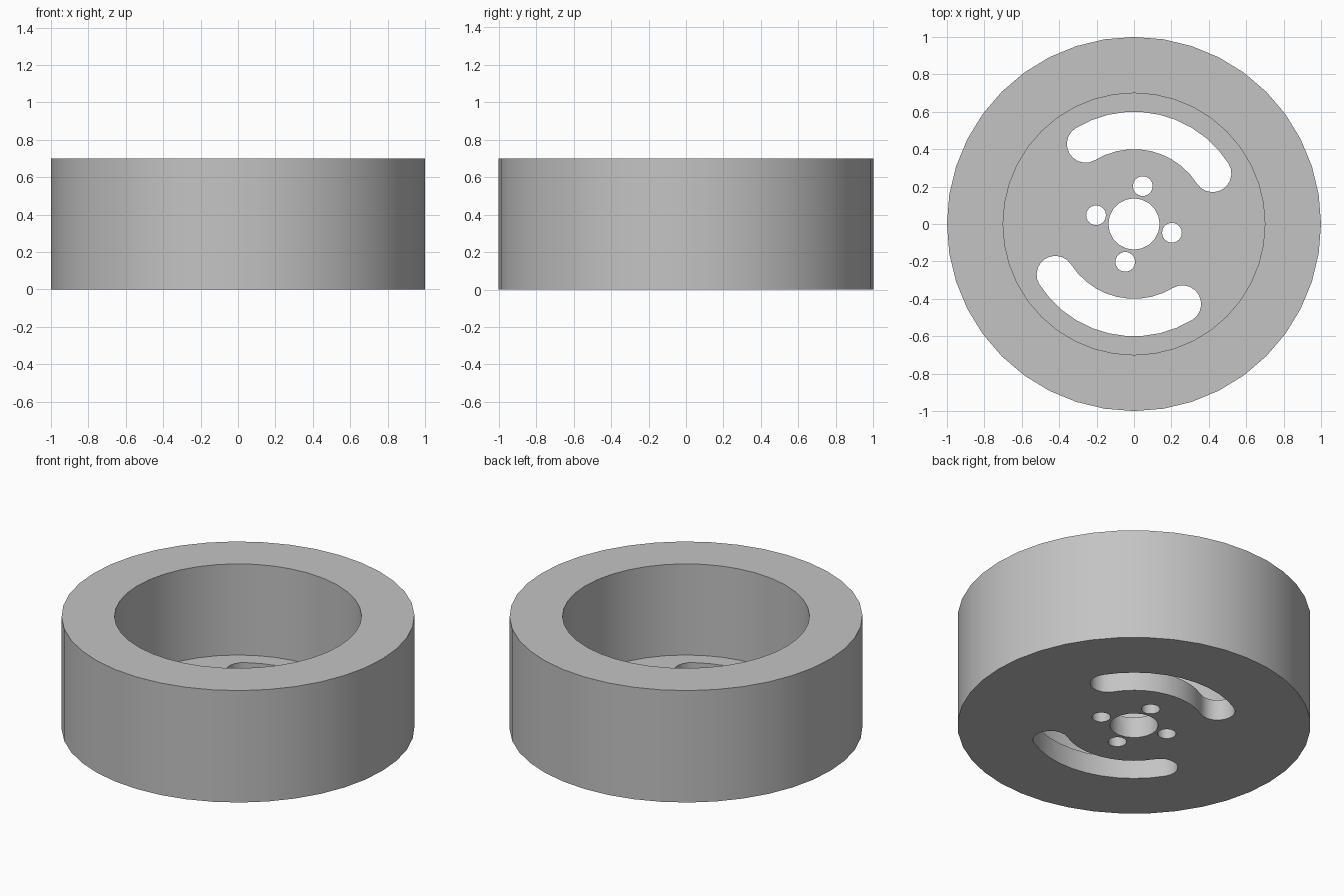
import bpy, bmesh
from math import sin, cos, pi, radians

cube = bpy.data.objects.get("Cube")
if cube:
    bpy.data.objects.remove(cube, do_unlink=True)

HEIGHT, FLOOR = 0.70, 0.13
SIDES = 40

grey = bpy.data.materials.new("plain grey")
grey.use_nodes = True
grey.diffuse_color = (0.55, 0.55, 0.55, 1)
grey.node_tree.nodes["Principled BSDF"].inputs["Base Color"].default_value = grey.diffuse_color


def make_object(name, bm):
    bmesh.ops.recalc_face_normals(bm, faces=bm.faces)
    mesh = bpy.data.meshes.new(name)
    bm.to_mesh(mesh)
    bm.free()
    mesh.materials.append(grey)
    obj = bpy.data.objects.new(name, mesh)
    bpy.context.collection.objects.link(obj)
    return obj


def ring_points(radius, z):
    return [(radius * cos(2 * pi * i / SIDES), radius * sin(2 * pi * i / SIDES), z)
            for i in range(SIDES)]


def lathe(name, profile, closed):
    """Turn a (radius, z) profile; an open profile gets its end discs filled."""
    bm = bmesh.new()
    rings = [[bm.verts.new(p) for p in ring_points(r, z)] for r, z in profile]
    pairs = list(zip(rings, rings[1:]))
    if closed:
        pairs.append((rings[-1], rings[0]))
    else:
        bm.faces.new(rings[0])
        bm.faces.new(rings[-1])
    for a, b in pairs:
        for i in range(SIDES):
            j = (i + 1) % SIDES
            bm.faces.new((a[i], a[j], b[j], b[i]))
    return make_object(name, bm)


def arc(cx, cy, radius, start, end, steps):
    angles = [radians(start + (end - start) * i / steps) for i in range(steps + 1)]
    return [(cx + radius * cos(a), cy + radius * sin(a)) for a in angles]


def add_prism(bm, outline):
    """Extrude a flat outline through the floor."""
    face = bm.faces.new([bm.verts.new((x, y, -0.1)) for x, y in outline])
    new = bmesh.ops.extrude_face_region(bm, geom=[face])["geom"]
    verts = [v for v in new if isinstance(v, bmesh.types.BMVert)]
    bmesh.ops.translate(bm, verts=verts, vec=(0, 0, FLOOR + 0.2))


def circle(cx, cy, radius, sides):
    return arc(cx, cy, radius, 0, 360, sides)[:-1]


def slot(start, end, mid=0.5, half=0.1):
    """Curved slot with round ends, following a circle about the axle."""
    s, e = radians(start), radians(end)
    outer = arc(0, 0, mid + half, start, end, 10)
    cap_end = arc(mid * cos(e), mid * sin(e), half, end, end + 180, 10)
    inner = arc(0, 0, mid - half, end, start, 10)
    cap_start = arc(mid * cos(s), mid * sin(s), half, start + 180, start + 360, 10)
    return outer + cap_end[1:-1] + inner + cap_start[1:-1]


# Outer tyre ring, flush with the hub at top and bottom
tyre = lathe("tyre_ring", [(0.77, 0), (1, 0), (1, HEIGHT), (0.77, HEIGHT)], True)

# Cup-shaped hub with a thin floor
hub = lathe("hub_cup", [(0.77, 0), (0.77, HEIGHT), (0.7, HEIGHT), (0.7, FLOOR)], False)

# Axle hole, four bolt holes and two curved slots
bm = bmesh.new()
add_prism(bm, circle(0, 0, 0.137, 20))
for k in range(4):
    a = radians(77 + 90 * k)
    add_prism(bm, circle(0.208 * cos(a), 0.208 * sin(a), 0.053, 18))
for turn in (0, 180):
    add_prism(bm, slot(32.7 + turn, 121.2 + turn))
cutter = make_object("floor_hole_cutter", bm)

mod = hub.modifiers.new("holes", "BOOLEAN")
mod.operation = "DIFFERENCE"
mod.solver = "EXACT"
mod.object = cutter
bpy.context.view_layer.objects.active = hub
bpy.ops.object.modifier_apply(modifier=mod.name)
bpy.data.objects.remove(cutter, do_unlink=True)

# Smooth round walls, crisp rims
bpy.ops.object.select_all(action="DESELECT")
for obj in (tyre, hub):
    obj.select_set(True)
bpy.ops.object.shade_smooth_by_angle(angle=radians(30))
